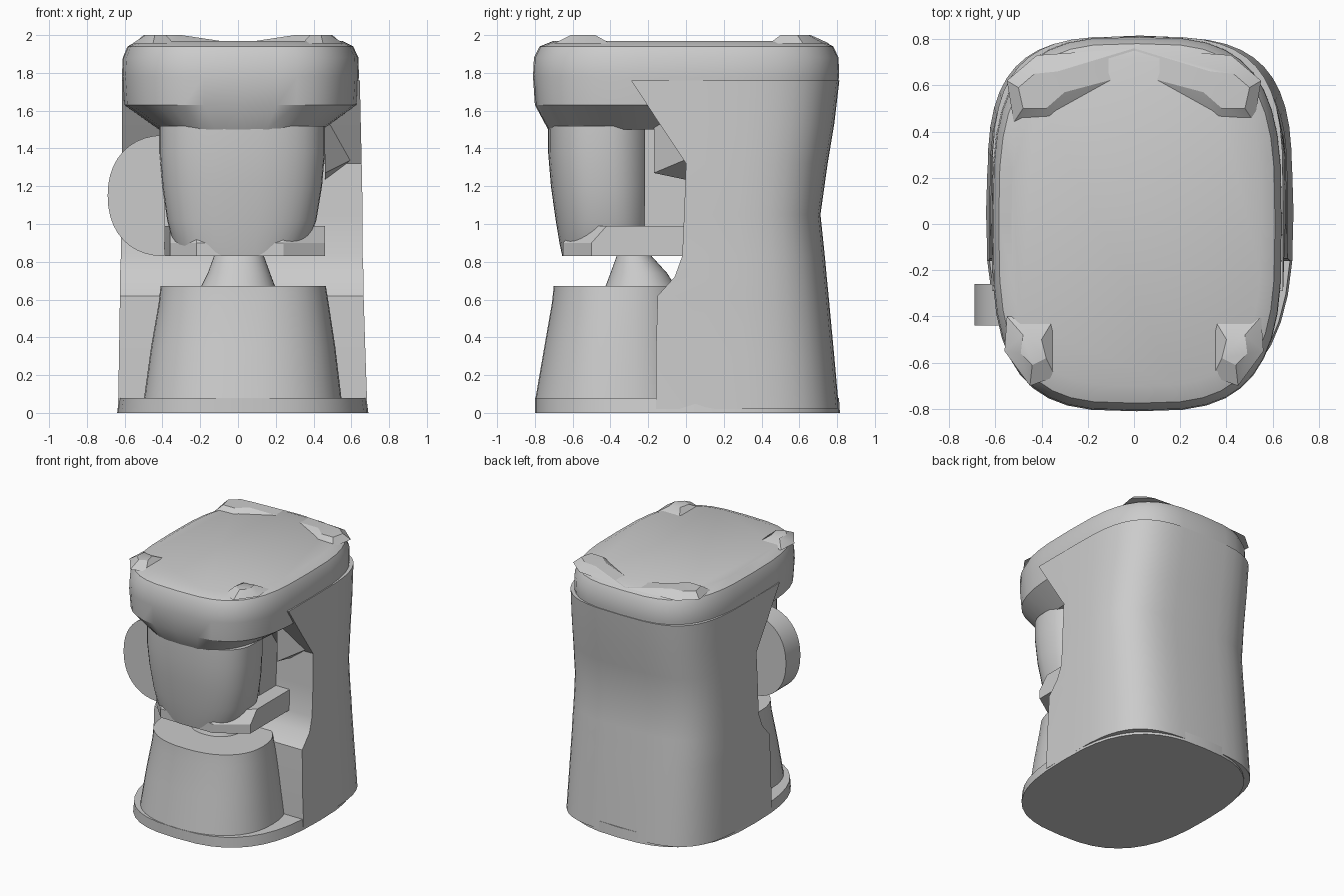
import bpy, bmesh
from math import sin, cos, pi, radians

if "Cube" in bpy.data.objects:
    bpy.data.objects.remove(bpy.data.objects["Cube"])


def finish(name, bm):
    bmesh.ops.recalc_face_normals(bm, faces=bm.faces)
    me = bpy.data.meshes.new(name)
    bm.to_mesh(me)
    bm.free()
    ob = bpy.data.objects.new(name, me)
    bpy.context.collection.objects.link(ob)
    bpy.ops.object.select_all(action='DESELECT')
    ob.select_set(True)
    bpy.context.view_layer.objects.active = ob
    bpy.ops.object.shade_smooth_by_angle(angle=radians(28))
    return ob


def loft(name, rings):
    """Skin a stack of equal-length closed rings and cap both ends."""
    bm = bmesh.new()
    rows = [[bm.verts.new(p) for p in r] for r in rings]
    n = len(rows[0])
    for a, b in zip(rows, rows[1:]):
        for i in range(n):
            j = (i + 1) % n
            bm.faces.new((a[i], a[j], b[j], b[i]))
    bm.faces.new(rows[0])
    bm.faces.new(rows[-1])
    return finish(name, bm)


def power(v, n):
    return abs(v) ** (2 / n) * (1 if v >= 0 else -1)


def outline(z, xl, xr, yf, yb, n=2.0, cy=None, count=40):
    """Superellipse cross-section at height z."""
    cx, rx = (xl + xr) / 2, (xr - xl) / 2
    cy = (yf + yb) / 2 if cy is None else cy
    pts = []
    for i in range(count):
        t = 2 * pi * i / count
        s = sin(t)
        ry = yb - cy if s >= 0 else cy - yf
        pts.append((cx + rx * power(cos(t), n), cy + ry * power(s, n), z))
    return pts


def column_ring(z, xl, xr, yf, yb):
    """Flat front, rounded back."""
    cx, rx, cy = (xl + xr) / 2, (xr - xl) / 2, 0.1
    arc = [(cx + rx * power(cos(pi * i / 24), 3.4),
            cy + (yb - cy) * power(max(0, sin(pi * i / 24)), 3.4), z) for i in range(25)]
    return arc + [(xl, yf, z), (xr, yf, z)]


def block(name, x, y, z, taper=0.0):
    """Box with its lower end drawn in by taper along x."""
    def ring(h, t):
        return [(x[0] + t, y[0], h), (x[1] - t, y[0], h), (x[1] - t, y[1], h), (x[0] + t, y[1], h)]
    return loft(name, [ring(z[0], taper), ring(z[1], 0)])


# rear column: waisted back, stepped front that flares into the head
loft("rear_column", [column_ring(*r) for r in (
    (0.02, -0.635, 0.685, -0.16, 0.81), (0.30, -0.63, 0.675, -0.16, 0.785),
    (0.62, -0.625, 0.665, -0.15, 0.755), (0.72, -0.625, 0.665, -0.06, 0.745),
    (0.83, -0.62, 0.66, -0.02, 0.735), (1.05, -0.62, 0.66, -0.01, 0.712),
    (1.32, -0.615, 0.655, 0.0, 0.75), (1.53, -0.615, 0.65, -0.14, 0.785),
    (1.76, -0.615, 0.645, -0.29, 0.812))])

# base plate
loft("base_plate", [outline(0, -0.64, 0.69, -0.80, 0.815, 2.7, 0.05),
                    outline(0.08, -0.63, 0.68, -0.80, 0.81, 2.7, 0.05)])

# overhanging head with chamfered underside and rounded lid edge
loft("head", [outline(*r, 3.2, 0.0) for r in (
    (1.50, -0.42, 0.45, -0.73, 0.50), (1.63, -0.605, 0.63, -0.80, 0.79),
    (1.78, -0.615, 0.64, -0.81, 0.81), (1.88, -0.61, 0.638, -0.805, 0.808),
    (1.94, -0.585, 0.61, -0.775, 0.78), (1.97, -0.53, 0.55, -0.70, 0.72))])

# raised corners of the lid
for side, label in ((-1, "left"), (1, "right")):
    for tag, base, top in (
            ("front", [(.34, -.40), (.34, -.66), (.45, -.70), (.56, -.55), (.55, -.40)],
             [(.40, -.50), (.38, -.58), (.44, -.61), (.49, -.56), (.48, -.48)]),
            ("back", [(.52, .44), (.36, .45), (0, .65), (0, .76), (.42, .73), (.55, .62)],
             [(.48, .50), (.38, .50), (.30, .57), (.33, .66), (.43, .65), (.50, .59)])):
        loft(f"lid_corner_{tag}_{label}",
             [[(side * x, y, 1.955) for x, y in base], [(side * x, y, 2.0) for x, y in top]])

# filter basket under the head
loft("filter_basket", [outline(*r, 2.5) for r in (
    (0.83, -0.31, 0.33, -0.655, -0.19), (0.90, -0.345, 0.37, -0.67, -0.18),
    (1.02, -0.375, 0.415, -0.69, -0.17), (1.20, -0.40, 0.445, -0.715, -0.165),
    (1.38, -0.415, 0.46, -0.73, -0.165), (1.52, -0.415, 0.46, -0.73, -0.165))])

# tray, mount and side bracket holding the basket
loft("basket_tray", [[(-.36, y0, z), (-.22, y1, z), (.24, y1, z), (.46, y0, z), (.46, .02, z), (-.39, .02, z)]
                     for z, y0, y1 in ((.83, -.50, -.65), (.90, -.50, -.65), (.99, -.42, -.58))])
block("basket_mount", (-0.30, 0.34), (-0.22, 0.05), (0.90, 1.55))
loft("side_bracket", [[(0.46, -0.17, z0), (0.62, 0.02, z1), (0.46, 0.02, z2)]
                      for z0, z1, z2 in ((1.27, 1.35, 1.23), (1.53, 1.56, 1.53))])

# half-disc handle on the left
loft("handle", [[(-0.39 - 0.30 * power(sin(pi * i / 20), 2.2), y, 1.15 + 0.32 * power(cos(pi * i / 20), 2.2))
                 for i in range(21)] for y in (-0.44, -0.26)])

# serving jug and its lid funnel
loft("jug", [outline(*r, 2.3) for r in (
    (0.06, -0.50, 0.55, -0.80, 0.10), (0.35, -0.46, 0.515, -0.75, 0.05),
    (0.58, -0.42, 0.48, -0.71, 0.02), (0.672, -0.41, 0.465, -0.70, 0.0))])
loft("jug_lid", [outline(0.66, -0.20, 0.20, -0.43, -0.05, 2.2), outline(0.74, -0.16, 0.17, -0.40, -0.10, 2.2),
                 outline(0.85, -0.12, 0.13, -0.36, -0.20, 2.2)])
